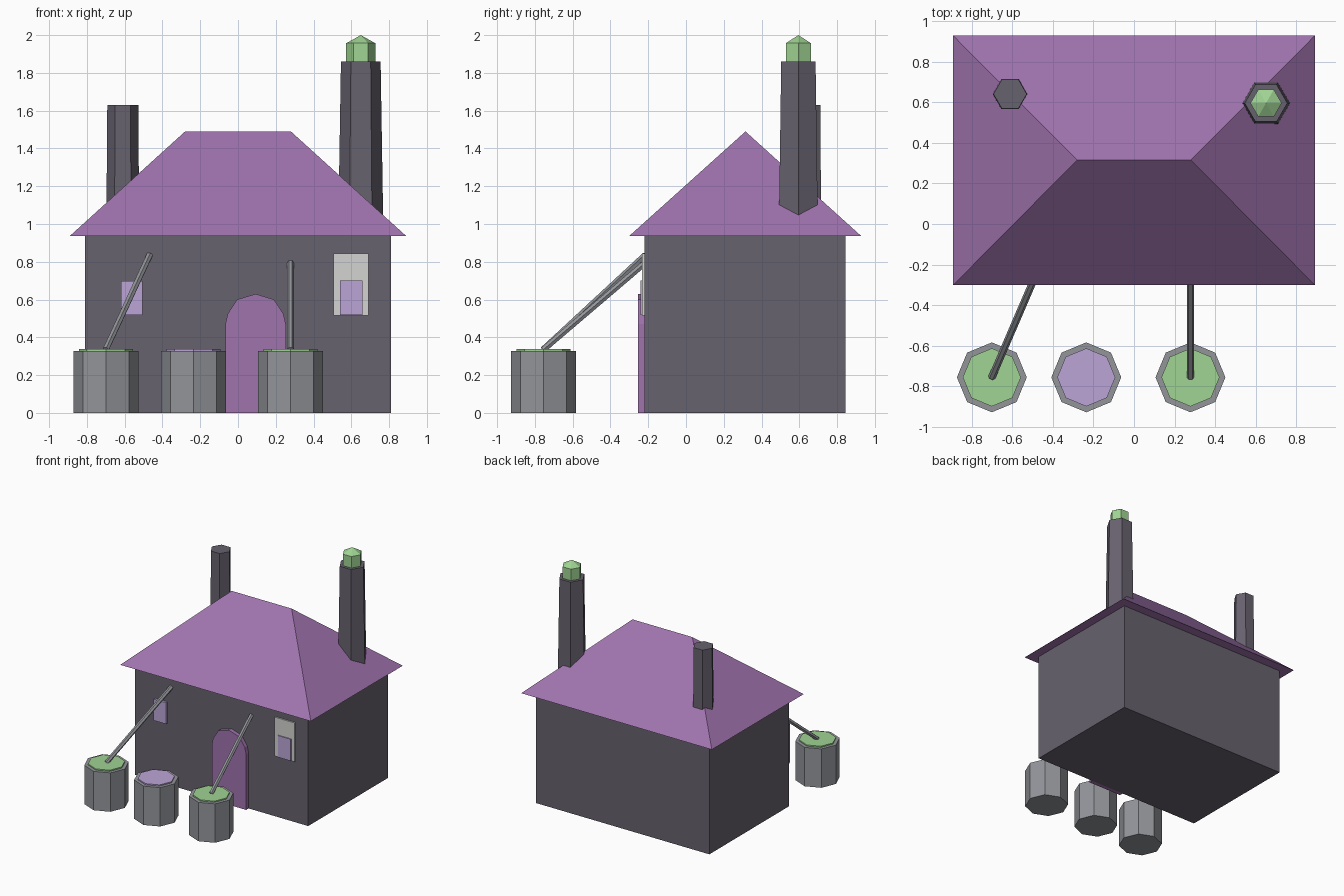
import bpy, bmesh, math
from mathutils import Vector

if "Cube" in bpy.data.objects:
    bpy.data.objects.remove(bpy.data.objects["Cube"])


def material(name, rgb):
    m = bpy.data.materials.new(name)
    lin = [((c / 255 + 0.055) / 1.055) ** 2.4 for c in rgb]
    m.diffuse_color = (*lin, 1)
    m.use_nodes = True
    m.node_tree.nodes["Principled BSDF"].inputs["Base Color"].default_value = m.diffuse_color
    return m


WALL = material("dark grey stone", (103, 98, 110))
ROOF = material("purple", (160, 115, 174))
FRAME = material("pale grey", (212, 212, 210))
LILAC = material("lilac", (188, 165, 215))
GREEN = material("light green", (160, 212, 147))
METAL = material("mid grey", (147, 149, 154))


def finish(name, bm, mat):
    bmesh.ops.recalc_face_normals(bm, faces=bm.faces)
    me = bpy.data.meshes.new(name)
    bm.to_mesh(me)
    bm.free()
    me.materials.append(mat)
    ob = bpy.data.objects.new(name, me)
    bpy.context.collection.objects.link(ob)
    return ob


def box(name, lo, hi, mat):
    bm = bmesh.new()
    bmesh.ops.create_cube(bm, size=1)
    for v in bm.verts:
        v.co = [l + (c + 0.5) * (h - l) for c, l, h in zip(v.co, lo, hi)]
    return finish(name, bm, mat)


def lathe(name, x, y, sides, rings, mat):
    """Stack of regular polygons, rings = (radius, z); radius 0 makes a tip."""
    bm = bmesh.new()
    loops = []
    for r, z in rings:
        n = sides if r > 0 else 1
        loops.append([bm.verts.new((x + r * math.cos(math.tau * i / sides),
                                    y + r * math.sin(math.tau * i / sides), z)) for i in range(n)])
    for a, b in zip(loops, loops[1:]):
        for i in range(sides):
            j = (i + 1) % sides
            if len(b) == 1:
                bm.faces.new((a[i], a[j], b[0]))
            else:
                bm.faces.new((a[i], a[j], b[j], b[i]))
    for loop in (loops[0], loops[-1]):
        if len(loop) > 1:
            bm.faces.new(loop)
    return finish(name, bm, mat)


def pole(name, start, end, r, mat):
    a, b = Vector(start), Vector(end)
    ob = lathe(name, 0, 0, 6, [(r, 0), (r, (b - a).length)], mat)
    ob.location = a
    ob.rotation_euler = (b - a).to_track_quat('Z', 'Y').to_euler()
    return ob


# House body
box("house_walls", (-0.81, -0.22, 0), (0.81, 0.845, 0.945), WALL)

# Hipped roof: eaves rectangle pulled up to a ridge
bm = bmesh.new()
eaves = [bm.verts.new((x, y, 0.937)) for x, y in
         ((-0.89, -0.30), (0.89, -0.30), (0.89, 0.927), (-0.89, 0.927))]
left, right = (bm.verts.new((x, 0.315, 1.49)) for x in (-0.28, 0.28))
f, g, h, k = eaves
for face in ((f, g, right, left), (h, k, left, right), (g, h, right), (k, f, left), (k, h, g, f)):
    bm.faces.new(face)
finish("hipped_roof", bm, ROOF)

# Chimneys, sunk into the roof
lathe("tall_chimney", 0.65, 0.595, 6, [(0.119, 1.0), (0.105, 1.86)], WALL)
lathe("chimney_cap", 0.65, 0.595, 6, [(0.077, 1.85), (0.077, 1.957), (0, 2.0)], GREEN)
lathe("short_chimney", -0.61, 0.64, 6, [(0.087, 1.0), (0.082, 1.63)], WALL)

# Arched door
half = [(0.16, 0), (0.16, 0.47), (0.147, 0.525), (0.098, 0.6)]
outline = half + [(0, 0.63)] + [(-x, z) for x, z in reversed(half)]
bm = bmesh.new()
face = bm.faces.new([bm.verts.new((0.093 + x, -0.253, z)) for x, z in outline])
ext = bmesh.ops.extrude_face_region(bm, geom=[face])
for v in ext["geom"]:
    if isinstance(v, bmesh.types.BMVert):
        v.co.y = -0.215
finish("arched_door", bm, ROOF)

# Windows
box("window_frame", (0.505, -0.232, 0.515), (0.692, -0.215, 0.843), FRAME)
box("right_window_pane", (0.54, -0.24, 0.517), (0.66, -0.23, 0.70), LILAC)
box("left_window_pane", (-0.62, -0.24, 0.517), (-0.505, -0.215, 0.697), LILAC)

# Barrels with liquid on top
for label, x, mat in (("left", -0.70, GREEN), ("middle", -0.235, LILAC), ("right", 0.278, GREEN)):
    lathe(label + "_barrel", x, -0.755, 8, [(0.172, 0), (0.172, 0.328)], METAL)
    lathe(label + "_barrel_liquid", x, -0.755, 8, [(0.143, 0.32), (0.143, 0.338)], mat)

# Poles from the barrels to the wall
pole("left_pole", (-0.70, -0.755, 0.335), (-0.468, -0.215, 0.835), 0.018, METAL)
pole("right_pole", (0.278, -0.755, 0.335), (0.278, -0.215, 0.795), 0.018, METAL)
